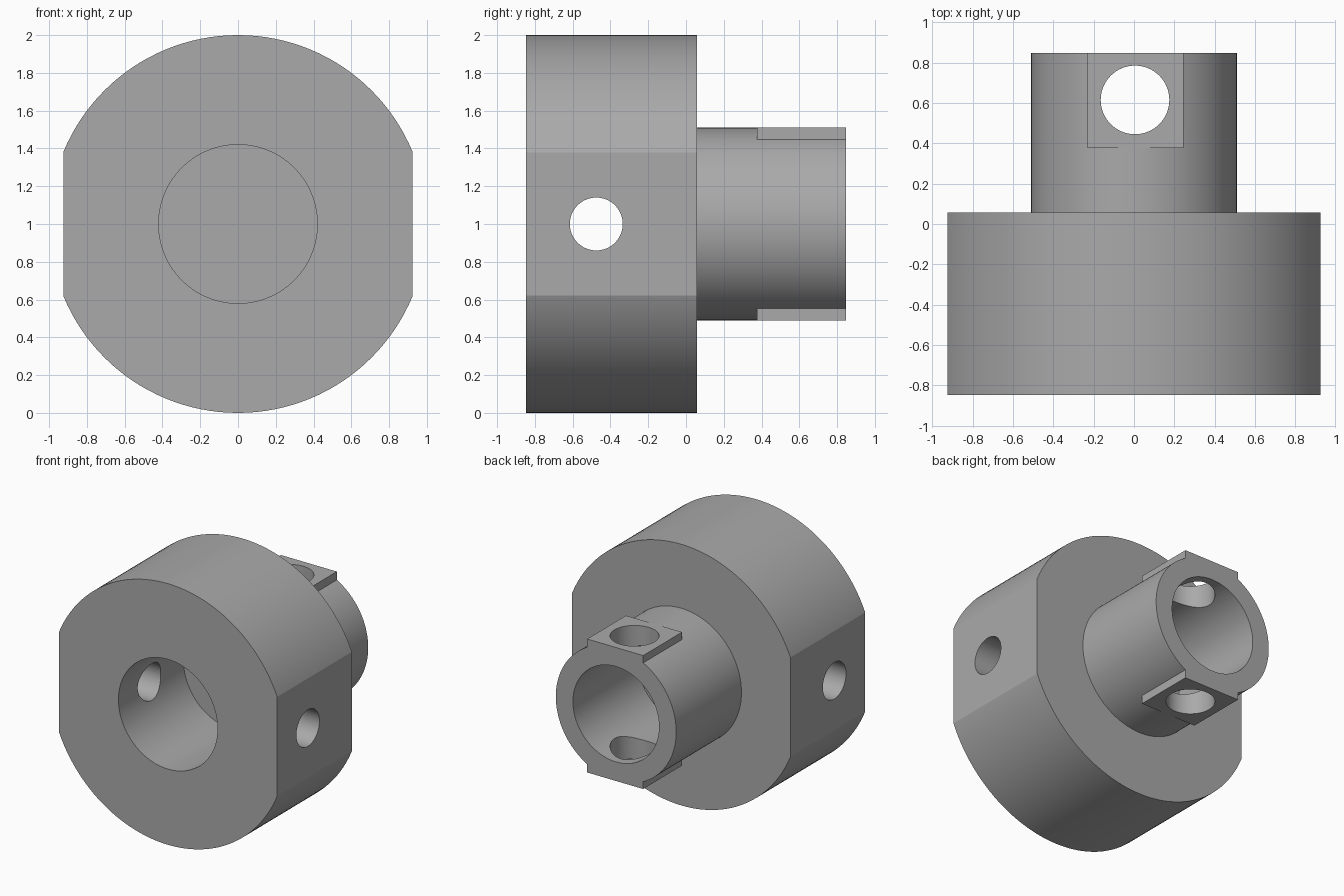
import bpy
import bmesh
import math
from mathutils import Matrix, Vector

if "Cube" in bpy.data.objects:
    bpy.data.objects.remove(bpy.data.objects["Cube"], do_unlink=True)

FRONT, STEP, BACK = -0.847, 0.057, 0.847
AXIS_Z = 1.0

metal = bpy.data.materials.new("plain grey")
metal.use_nodes = True
grey = (0.4, 0.4, 0.4, 1)
metal.diffuse_color = grey
metal.node_tree.nodes["Principled BSDF"].inputs["Base Color"].default_value = grey


def add_object(name, bm):
    bmesh.ops.recalc_face_normals(bm, faces=bm.faces)
    mesh = bpy.data.meshes.new(name)
    bm.to_mesh(mesh)
    bm.free()
    mesh.materials.append(metal)
    obj = bpy.data.objects.new(name, mesh)
    bpy.context.collection.objects.link(obj)
    return obj


def box(name, size, centre):
    bm = bmesh.new()
    bmesh.ops.create_cube(bm, size=1)
    bmesh.ops.scale(bm, vec=size, verts=bm.verts)
    bmesh.ops.translate(bm, vec=centre, verts=bm.verts)
    return add_object(name, bm)


def rod(name, radius, length, centre, turn):
    bm = bmesh.new()
    bmesh.ops.create_cone(bm, cap_ends=True, segments=64, radius1=radius,
                          radius2=radius, depth=length)
    bmesh.ops.transform(bm, verts=bm.verts,
                        matrix=Matrix.Translation(centre) @ Matrix.Rotation(turn, 4, "Y"))
    return add_object(name, bm)


def revolve(name, profile, steps=128):
    """Turn a (radius, y) profile about the coupling axis."""
    bm = bmesh.new()
    verts = [bm.verts.new((0, y, AXIS_Z + r)) for r, y in profile]
    edges = [bm.edges.new(pair) for pair in zip(verts, verts[1:])]
    bmesh.ops.spin(bm, geom=verts + edges, cent=(0, 0, AXIS_Z), axis=(0, 1, 0),
                   angle=math.tau, steps=steps, use_merge=True)
    bmesh.ops.remove_doubles(bm, verts=bm.verts, dist=1e-5)
    return add_object(name, bm)


def combine(target, tool, operation):
    tool.hide_render = True
    mod = target.modifiers.new(tool.name, "BOOLEAN")
    mod.operation = operation
    mod.solver = "EXACT"
    mod.object = tool
    bpy.context.view_layer.objects.active = target
    bpy.ops.object.modifier_apply(modifier=mod.name)
    bpy.data.objects.remove(tool, do_unlink=True)


# Turned body: wide flange, narrow tube, blind bore at each end
body = revolve("coupling_body", [
    (0, -0.06), (0.42, -0.06), (0.42, FRONT), (1, FRONT), (1, STEP),
    (0.51, STEP), (0.51, BACK), (0.365, BACK), (0.365, STEP), (0, STEP)])

# Flats on both sides of the flange
combine(body, box("flat_trim", (1.85, 3, 3), (0, 0, AXIS_Z)), "INTERSECT")

# Square pads above and below the tube
for side, name in ((1, "top_pad"), (-1, "bottom_pad")):
    pad = box(name, (0.475, 0.47, 0.081),
              (0.007, BACK - 0.235, AXIS_Z + side * 0.4705))
    combine(body, pad, "UNION")

# Cross holes through the flange and through the tube pads
combine(body, rod("flange_hole", 0.14, 3, (0, -0.475, AXIS_Z), math.pi / 2), "DIFFERENCE")
combine(body, rod("tube_hole", 0.17, 3, (0.005, 0.615, AXIS_Z), 0), "DIFFERENCE")

# Smooth curved walls, crisp machined edges
bpy.ops.object.select_all(action="DESELECT")
body.select_set(True)
bpy.context.view_layer.objects.active = body
bpy.ops.object.shade_smooth_by_angle(angle=math.radians(20))
